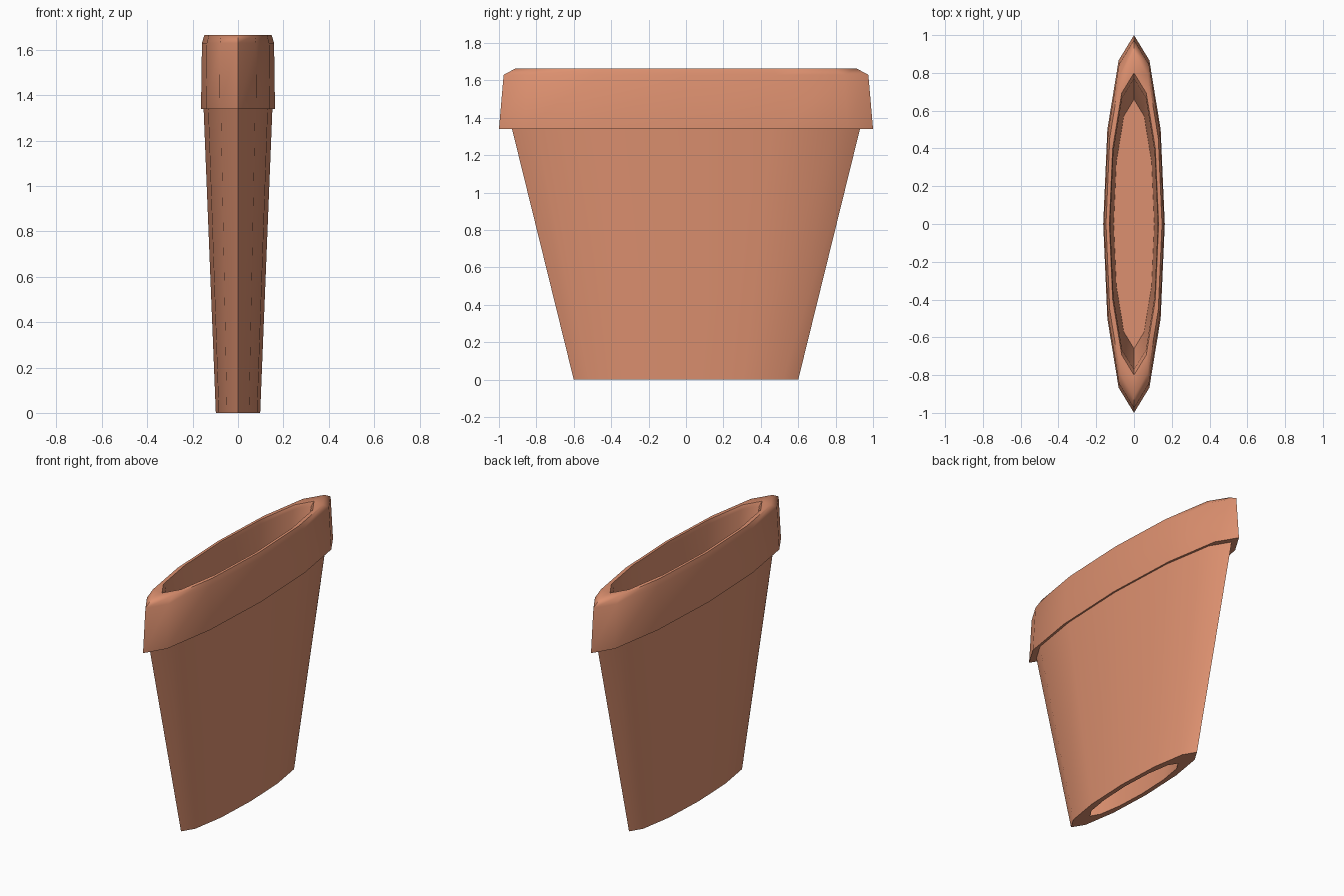
import bpy, bmesh, math

if "Cube" in bpy.data.objects:
    bpy.data.objects.remove(bpy.data.objects["Cube"])

SIDES = 12
SQUASH = 0.163  # the pot is a round pot flattened along x

clay = bpy.data.materials.new("terracotta")
clay.diffuse_color = (0.72, 0.28, 0.16, 1)
clay.use_nodes = True
clay.node_tree.nodes["Principled BSDF"].inputs["Base Color"].default_value = clay.diffuse_color


def ring(bm, r, z):
    return [bm.verts.new((r * SQUASH * math.cos(2 * math.pi * i / SIDES),
                          r * math.sin(2 * math.pi * i / SIDES), z))
            for i in range(SIDES)]


def finish(bm, name):
    mesh = bpy.data.meshes.new(name)
    bm.to_mesh(mesh)
    bm.free()
    mesh.materials.append(clay)
    obj = bpy.data.objects.new(name, mesh)
    bpy.context.collection.objects.link(obj)
    bpy.ops.object.select_all(action='DESELECT')
    obj.select_set(True)
    bpy.context.view_layer.objects.active = obj
    bpy.ops.object.shade_smooth_by_angle(angle=math.radians(50))
    return obj


# Pot shell: closed profile (radius, height) turned around z
profile = [(0.60, 0), (0.93, 1.34), (1.0, 1.34), (0.975, 1.63), (0.91, 1.665),
           (0.80, 1.665), (0.77, 1.64), (0.42, 0)]
bm = bmesh.new()
rings = [ring(bm, r, z) for r, z in profile]
for k, low in enumerate(rings):
    high = rings[(k + 1) % len(rings)]
    for i in range(SIDES):
        j = (i + 1) % SIDES
        bm.faces.new((low[i], low[j], high[j], high[i]))
bmesh.ops.recalc_face_normals(bm, faces=bm.faces)
finish(bm, "pot_shell")

# Soil level: flat plate inside the pot
bm = bmesh.new()
bm.faces.new(ring(bm, 0.66, 1.125))
finish(bm, "soil_plate")
